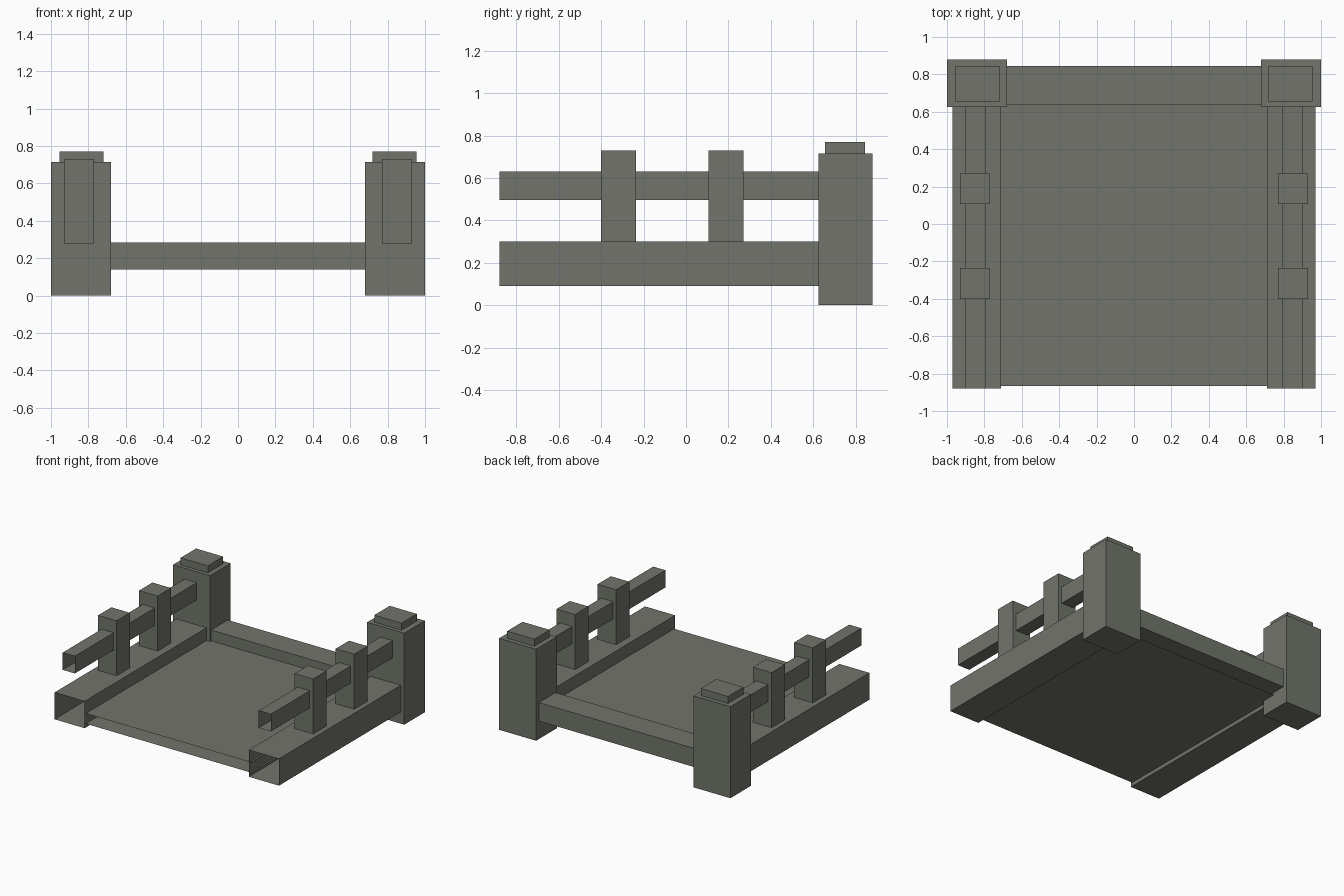
import bpy, bmesh
from mathutils import Vector

if "Cube" in bpy.data.objects:
    bpy.data.objects.remove(bpy.data.objects["Cube"])

# single stone colour
stone = bpy.data.materials.new("grey_olive_stone")
stone.diffuse_color = (0.168, 0.174, 0.149, 1.0)
stone.use_nodes = True
stone.node_tree.nodes["Principled BSDF"].inputs["Base Color"].default_value = stone.diffuse_color


def box(name, x, y, z, open_dirs=(), mirror=False):
    """Box from axis ranges; faces pointing along open_dirs are left out."""
    bm = bmesh.new()
    bmesh.ops.create_cube(bm, size=1.0)
    bm.normal_update()
    gone = [f for f in bm.faces
            if any(f.normal.dot(Vector(d)) > 0.9 for d in open_dirs)]
    bmesh.ops.delete(bm, geom=gone, context='FACES')
    for v in bm.verts:
        for i, (lo, hi) in enumerate((x, y, z)):
            v.co[i] = lo if v.co[i] < 0 else hi
    me = bpy.data.meshes.new(name)
    bm.to_mesh(me)
    bm.free()
    me.materials.append(stone)
    ob = bpy.data.objects.new(name, me)
    bpy.context.collection.objects.link(ob)
    if mirror:
        ob.modifiers.new("mirror", 'MIRROR').use_axis = (True, False, False)
    return ob


ENDS_Y = ((0, -1, 0), (0, 1, 0))
ENDS_X = ((-1, 0, 0), (1, 0, 0))

# back corner posts with caps
box("corner_post", (0.68, 1.0), (0.625, 0.88), (0, 0.715), mirror=True)
box("post_cap", (0.72, 0.955), (0.655, 0.845), (0.70, 0.77), mirror=True)

# open-ended side beams and handrails
box("side_beam", (0.71, 0.97), (-0.88, 0.66), (0.09, 0.30), ENDS_Y, mirror=True)
box("handrail", (0.795, 0.90), (-0.88, 0.66), (0.495, 0.63), ENDS_Y, mirror=True)

# balusters carrying the handrails
for i, y0 in enumerate((-0.40, 0.107)):
    box(f"baluster_{i + 1}", (0.77, 0.93), (y0, y0 + 0.164), (0.278, 0.73), mirror=True)

# back cross beam between the posts
box("back_beam", (-0.70, 0.70), (0.64, 0.845), (0.14, 0.285), ENDS_X)

# hollow deck: only upper and lower sheets
box("deck", (-0.725, 0.725), (-0.867, 0.74), (0.12, 0.20), ENDS_Y + ENDS_X)
